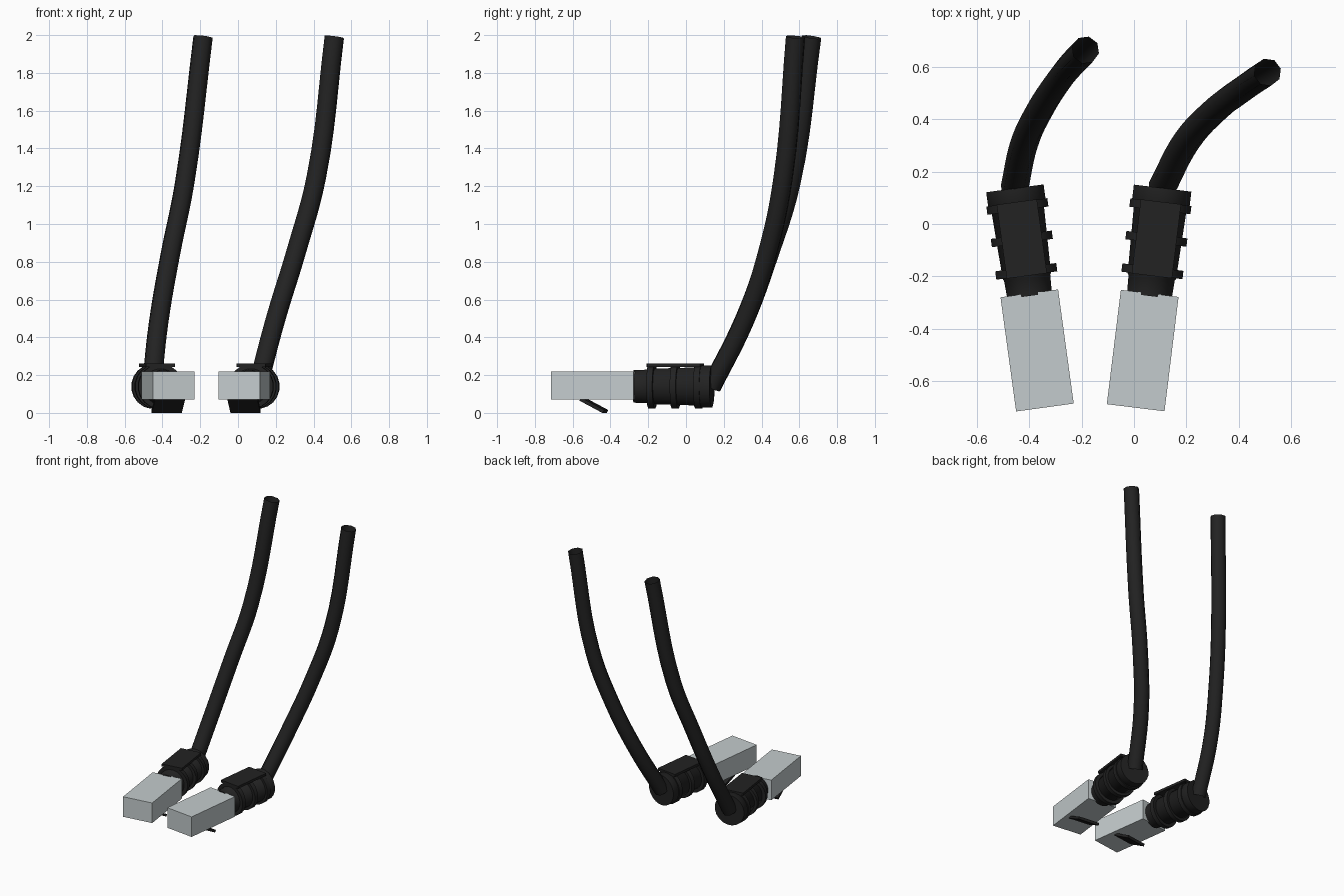
import bpy, bmesh, math
from mathutils import Matrix, Vector

cube = bpy.data.objects.get("Cube")
if cube:
    bpy.data.objects.remove(cube, do_unlink=True)


def material(name, rgb):
    m = bpy.data.materials.new(name)
    m.use_nodes = True
    m.diffuse_color = (*rgb, 1)
    m.node_tree.nodes["Principled BSDF"].inputs["Base Color"].default_value = (*rgb, 1)
    return m


BLACK = material("black rubber", (0.016, 0.016, 0.016))
GREY = material("pale grey plastic", (0.55, 0.60, 0.61))
AXIS_Z = 0.14


def finish(bm, name, mat, place):
    bmesh.ops.recalc_face_normals(bm, faces=bm.faces)
    mesh = bpy.data.meshes.new(name)
    bm.to_mesh(mesh)
    bm.free()
    mesh.materials.append(mat)
    ob = bpy.data.objects.new(name, mesh)
    ob.matrix_world = place
    bpy.context.collection.objects.link(ob)
    return ob


def smooth(ob):
    bpy.ops.object.select_all(action='DESELECT')
    ob.select_set(True)
    bpy.context.view_layer.objects.active = ob
    bpy.ops.object.shade_smooth_by_angle(angle=math.radians(50))


def box(name, size, centre, mat, place, tilt=0):
    bm = bmesh.new()
    bmesh.ops.create_cube(bm, size=1)
    shape = (Matrix.Translation(centre) @ Matrix.Rotation(tilt, 4, 'X')
             @ Matrix.Diagonal((*size, 1)))
    bmesh.ops.transform(bm, matrix=shape, verts=bm.verts)
    return finish(bm, name, mat, place)


def lathe(name, profile, mat, place, sides=20):
    """Turn (radius, distance) pairs about the plug's long axis."""
    bm = bmesh.new()
    rings = []
    for r, t in profile:
        ring = []
        for i in range(sides):
            a = math.tau * (i + 0.5) / sides
            ring.append(bm.verts.new((r * math.cos(a), t, AXIS_Z + r * math.sin(a))))
        rings.append(ring)
    for lo, hi in zip(rings, rings[1:]):
        for i in range(sides):
            j = (i + 1) % sides
            bm.faces.new((lo[i], lo[j], hi[j], hi[i]))
    bm.faces.new(rings[0])
    bm.faces.new(rings[-1])
    smooth(finish(bm, name, mat, place))


def cable(name, path, mat):
    curve = bpy.data.curves.new(name, 'CURVE')
    curve.dimensions = '3D'
    curve.bevel_depth = 0.053
    curve.bevel_resolution = 2
    curve.resolution_u = 6
    spline = curve.splines.new('BEZIER')
    spline.bezier_points.add(len(path) - 1)
    for point, co in zip(spline.bezier_points, path):
        point.co = Vector(co)
        point.handle_left_type = point.handle_right_type = 'AUTO'
    curve.materials.append(mat)
    ob = bpy.data.objects.new(name, curve)
    bpy.context.collection.objects.link(ob)
    bpy.ops.object.select_all(action='DESELECT')
    ob.select_set(True)
    bpy.context.view_layer.objects.active = ob
    bpy.ops.object.convert(target='MESH')
    smooth(bpy.context.view_layer.objects.active)


def connector(side, x, angle, path):
    place = Matrix.Translation((x, -0.265, 0)) @ Matrix.Rotation(math.radians(angle), 4, 'Z')

    # plug body and its sprung latch underneath
    box(side + "_plug", (0.222, 0.44, 0.15), (0, -0.22, 0.145), GREY, place)
    box(side + "_latch", (0.16, 0.14, 0.018), (0, -0.225, 0.04), BLACK, place, math.radians(-28))

    # tapered boot with a wide rear collar
    lathe(side + "_boot", [(0.087, -0.01), (0.09, 0.06), (0.094, 0.065), (0.102, 0.32),
                           (0.112, 0.33), (0.112, 0.405)], BLACK, place)

    # grip ribs with a flat plate across their tops
    for i, t in enumerate((0.085, 0.21, 0.335)):
        lathe(f"{side}_grip_rib_{i + 1}", [(0.119, t - 0.016), (0.119, t + 0.016)], BLACK, place)
    box(side + "_top_plate", (0.155, 0.285, 0.018), (0, 0.21, 0.253), BLACK, place)

    cable(side + "_cable", path, BLACK)


connector("right", -0.40, 7.8, [(-0.457, 0.135, 0.14), (-0.42, 0.305, 0.48), (-0.36, 0.435, 0.83),
                                (-0.282, 0.555, 1.22), (-0.185, 0.665, 1.99)])
connector("left", 0.06, -7, [(0.105, 0.135, 0.14), (0.20, 0.315, 0.50), (0.31, 0.435, 0.86),
                             (0.415, 0.515, 1.25), (0.51, 0.58, 1.99)])
